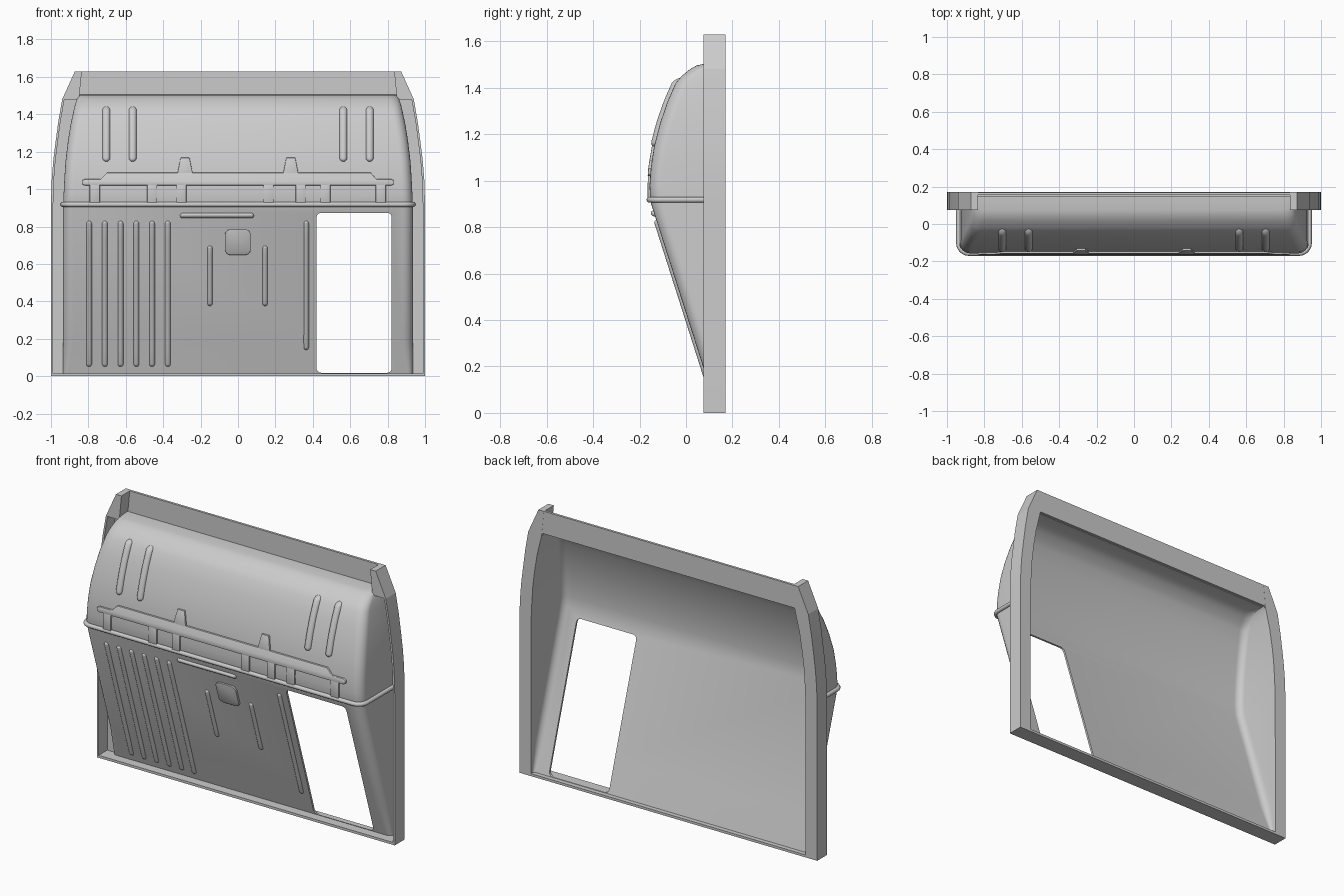
import bpy, bmesh
from math import sin, cos, pi, sqrt

if "Cube" in bpy.data.objects:
    bpy.data.objects.remove(bpy.data.objects["Cube"])

# Side profile of the shell: (front y, z, half width)
PROFILE = [(0.132, 0.012, 0.935), (0.073, 0.2, 0.935), (-0.154, 0.912, 0.935), (-0.157, 0.98, 0.932),
           (-0.151, 1.06, 0.928), (-0.137, 1.15, 0.922), (-0.111, 1.25, 0.91), (-0.08, 1.34, 0.896),
           (-0.045, 1.42, 0.879), (-0.02, 1.45, 0.872), (0.017, 1.48, 0.862), (0.045, 1.496, 0.854),
           (0.075, 1.503, 0.848), (0.15, 1.505, 0.845)]
BACK = 0.165


def sample(z):
    """Front y and half width of the shell at height z."""
    for (y0, z0, x0), (y1, z1, x1) in zip(PROFILE, PROFILE[1:]):
        if z <= z1:
            t = (z - z0) / (z1 - z0)
            return y0 + t * (y1 - y0), x0 + t * (x1 - x0)
    return PROFILE[-1][0], PROFILE[-1][2]


def make(name, bm, recalc=True):
    if recalc:
        bmesh.ops.recalc_face_normals(bm, faces=bm.faces)
    me = bpy.data.meshes.new(name)
    bm.to_mesh(me)
    bm.free()
    ob = bpy.data.objects.new(name, me)
    bpy.context.collection.objects.link(ob)
    return ob


def select(ob):
    bpy.ops.object.select_all(action='DESELECT')
    ob.select_set(True)
    bpy.context.view_layer.objects.active = ob


def smooth(ob, angle=20):
    select(ob)
    bpy.ops.object.convert(target='MESH')
    bpy.ops.object.shade_smooth_by_angle(angle=angle * pi / 180)


def grid(bm, rows, closed=False):
    vs = [[bm.verts.new(p) for p in r] for r in rows]
    n = len(rows[0])
    for a, b in zip(vs, vs[1:]):
        for j in range(n if closed else n - 1):
            k = (j + 1) % n
            bm.faces.new((a[j], a[k], b[k], b[j]))
    return vs


def prism(bm, outline, front, back):
    """Extrude an xz outline; front and back give y for a height z."""
    f = [bm.verts.new((x, front(z), z)) for x, z in outline]
    b = [bm.verts.new((x, back(z), z)) for x, z in outline]
    bm.faces.new(f)
    bm.faces.new(b[::-1])
    for i in range(len(f)):
        j = (i + 1) % len(f)
        bm.faces.new((f[j], f[i], b[i], b[j]))


def rect(x0, x1, z0, z1, r=0.0):
    if not r:
        return [(x0, z0), (x1, z0), (x1, z1), (x0, z1)]
    corners = [(x1 - r, z1 - r), (x0 + r, z1 - r), (x0 + r, z0 + r), (x1 - r, z0 + r)]
    return [(cx + r * cos((q + k / 5) * pi / 2), cz + r * sin((q + k / 5) * pi / 2))
            for q, (cx, cz) in enumerate(corners) for k in range(6)]


def section(y, z, x, r=0.055):
    """Rounded U cross-section, left to right round the front."""
    r = min(r, (BACK - y) * 0.8)
    half = [(x, BACK)] + [(x - r + r * cos(k * pi / 12), y + r - r * sin(k * pi / 12)) for k in range(7)]
    return [(-a, b, z) for a, b in half] + [(a, b, z) for a, b in half[::-1]]


# Bulged shell with the door opening cut through
bm = bmesh.new()
grid(bm, [section(*p) for p in PROFILE])
shell = make("shell", bm, recalc=False)
sol = shell.modifiers.new("thickness", 'SOLIDIFY')
sol.thickness, sol.offset = 0.012, -1
bm = bmesh.new()
prism(bm, rect(0.42, 0.822, 0.018, 0.873, 0.025), lambda z: -0.4, lambda z: 0.4)
cutter = make("door_cutter", bm)
cutter.hide_render = True
cut = shell.modifiers.new("door", 'BOOLEAN')
cut.object, cut.operation, cut.solver = cutter, 'DIFFERENCE', 'EXACT'
smooth(shell)
bpy.data.objects.remove(cutter)

# Bead around the waist
yw, xw = sample(0.918)
path = section(yw - 0.003, 0.918, xw + 0.003)
cu = bpy.data.curves.new("waist_bead", 'CURVE')
cu.dimensions, cu.bevel_depth, cu.bevel_resolution, cu.use_fill_caps = '3D', 0.013, 3, True
sp = cu.splines.new('POLY')
sp.points.add(len(path) - 1)
for p, c in zip(sp.points, path):
    p.co = (*c, 1)
bead = bpy.data.objects.new("waist_bead", cu)
bpy.context.collection.objects.link(bead)
smooth(bead, 50)

# Frame sides: thin outer wall with a back flange
bm = bmesh.new()
OUTLINE = [(1, 0), (1, 0.92), (0.996, 1.05), (0.988, 1.15), (0.977, 1.24), (0.961, 1.36), (0.94, 1.48)]
for s in (-1, 1):
    rows = []
    for x, z in OUTLINE:
        xi = sample(z)[1] - 0.012
        rows.append([(s * a, b, z) for a, b in ((x, 0.075), (x, 0.17), (xi, 0.17), (xi, 0.158),
                                                (x - 0.012, 0.158), (x - 0.012, 0.075))])
    vs = grid(bm, rows, closed=True)
    bm.faces.new(vs[0])
    bm.faces.new(vs[-1])
smooth(make("frame_sides", bm))

# Frame corner blocks, back top panel and bottom sill
bm = bmesh.new()
for s in (-1, 1):
    prism(bm, [(s * x, z) for x, z in ((0.94, 1.48), (0.872, 1.63), (0.835, 1.63), (0.85, 1.48))],
          lambda z: 0.075, lambda z: 0.17)
make("frame_corners", bm)
bm = bmesh.new()
prism(bm, rect(-0.85, 0.85, 1.493, 1.63), lambda z: 0.155, lambda z: 0.1695)
make("top_panel", bm)
bm = bmesh.new()
prism(bm, rect(-0.995, 0.995, 0, 0.015), lambda z: 0.075, lambda z: 0.17)
make("bottom_sill", bm)


def rib(name, a, b, r, h):
    """Raised half-round rib lying on the shell, from a to b in xz."""
    length = abs(b[0] - a[0]) + abs(b[1] - a[1])
    upright = a[0] == b[0]
    ends = [r * (1 - cos(k * pi / 10)) for k in range(6)]
    mids = [r + (length - 2 * r) * k / 8 for k in range(1, 8)]
    rows = []
    for d in ends + mids + [length - e for e in ends[::-1]]:
        e = min(d, length - d)
        f = 0.03 + 0.97 * (1 if e >= r else sqrt(1 - (1 - e / r) ** 2))
        t = d / length
        x, z = a[0] + (b[0] - a[0]) * t, a[1] + (b[1] - a[1]) * t
        row = []
        for k in range(9):
            w, o = r * f * cos(k * pi / 8), h * f * sin(k * pi / 8)
            px, pz = (x + w, z) if upright else (x, z + w)
            row.append((px, sample(pz)[0] + 0.003 - o * 1.1, pz))
        rows.append(row)
    bm = bmesh.new()
    vs = grid(bm, rows)
    bm.faces.new(vs[0])
    bm.faces.new(vs[-1])
    smooth(make(name, bm), 50)


# Pressed ribs on the lower and upper panels
for i in range(6):
    x = -0.796 + i * 0.0842
    rib("left_rib", (x, 0.05), (x, 0.83), 0.015, 0.014)
for x, z0, z1 in ((-0.15, 0.375, 0.697), (0.145, 0.375, 0.697), (0.365, 0.14, 0.83)):
    rib("centre_rib", (x, z0), (x, z1), 0.014, 0.014)
rib("cross_rib", (-0.31, 0.858), (0.085, 0.858), 0.014, 0.016)
for x in (-0.704, -0.563, 0.563, 0.704):
    rib("upper_rib", (x, 1.147), (x, 1.442), 0.021, 0.018)


def plate(name, outlines, h):
    bm = bmesh.new()
    for o in outlines:
        prism(bm, o, lambda z: sample(z)[0] - h, lambda z: sample(z)[0] + 0.004)
    ob = make(name, bm)
    bev = ob.modifiers.new("soft_edges", 'BEVEL')
    bev.width, bev.segments = 0.003, 2
    smooth(ob, 35)


# Square hatch
plate("hatch", [rect(-0.07, 0.068, 0.648, 0.785, 0.03)], 0.012)

# Long bracket with end bars, upper tabs and legs
bar = [(-0.82, 1.02), (0.82, 1.02), (0.835, 1.028), (0.835, 1.045), (0.82, 1.053), (0.74, 1.053),
       (0.71, 1.088), (-0.70, 1.088), (-0.735, 1.053), (-0.82, 1.053), (-0.835, 1.045), (-0.835, 1.028)]
tabs = [[(c - 0.042, 1.08), (c + 0.042, 1.08), (c + 0.024, 1.168), (c - 0.024, 1.168)] for c in (-0.283, 0.282)]
legs = [rect(c - 0.027, c + 0.027, 0.925, 1.03) for c in (-0.766, -0.459, -0.303, 0.163, 0.335, 0.467, 0.763)]
plate("bracket", [bar] + tabs + legs, 0.011)
